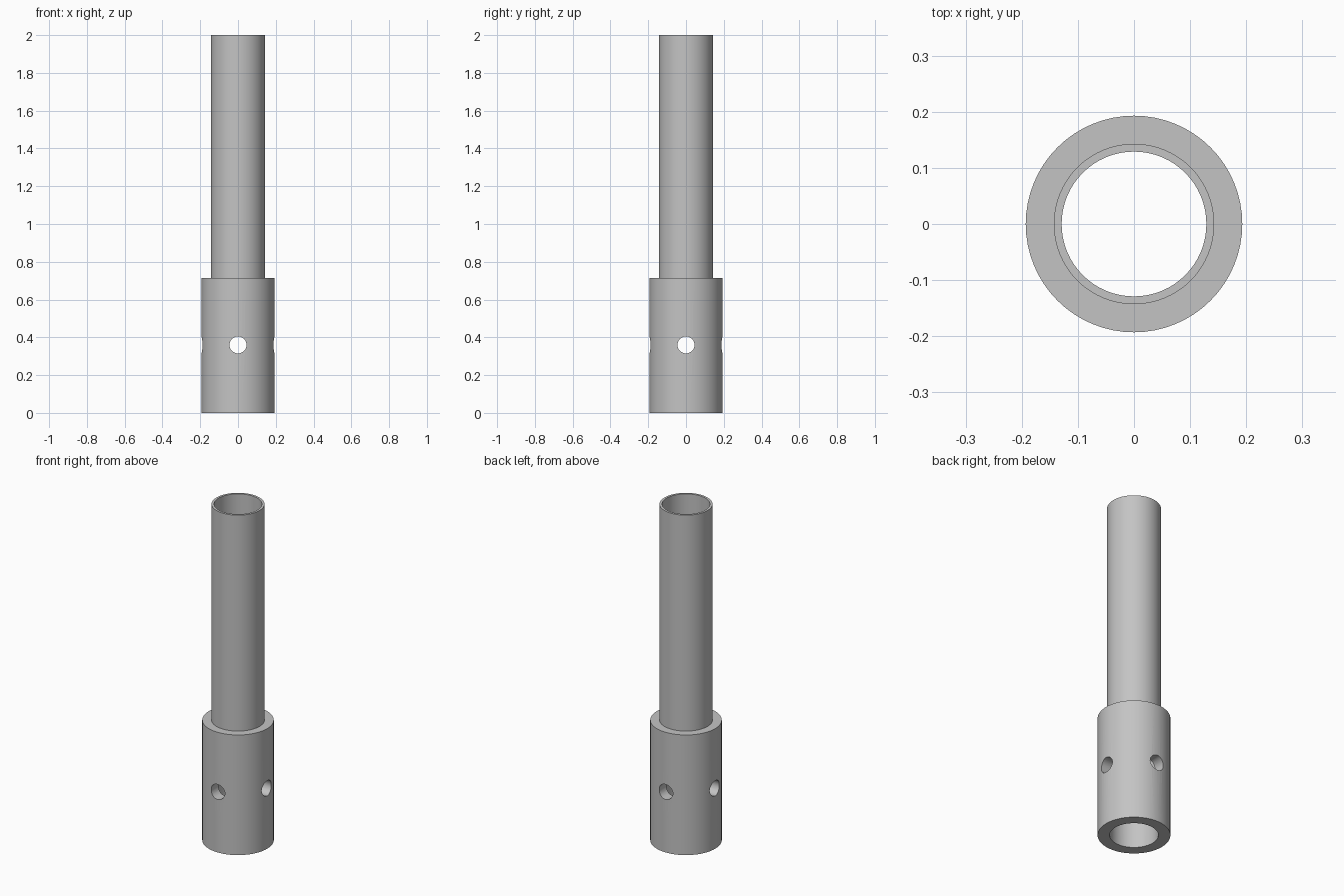
import bpy
import math

cube = bpy.data.objects.get("Cube")
if cube:
    bpy.data.objects.remove(cube, do_unlink=True)

SEGMENTS = 64
HEIGHT = 2.0
COLLAR_HEIGHT = 0.715
COLLAR_RADIUS = 0.193
TUBE_RADIUS = 0.143
BORE_RADIUS = 0.129
HOLE_RADIUS = 0.045
HOLE_HEIGHT = 0.36

grey = bpy.data.materials.new("grey metal")
grey.use_nodes = True
colour = (0.55, 0.55, 0.55, 1)
grey.diffuse_color = colour
grey.node_tree.nodes["Principled BSDF"].inputs["Base Color"].default_value = colour


def lathe(name, profile):
    """Revolve a closed (radius, height) profile around z."""
    verts, faces = [], []
    n = len(profile)
    for i in range(SEGMENTS):
        a = math.tau * i / SEGMENTS
        verts += [(r * math.cos(a), r * math.sin(a), z) for r, z in profile]
        k = (i + 1) % SEGMENTS
        for j in range(n):
            m = (j + 1) % n
            faces.append((i * n + j, k * n + j, k * n + m, i * n + m))
    mesh = bpy.data.meshes.new(name)
    mesh.from_pydata(verts, [], faces)
    mesh.materials.append(grey)
    obj = bpy.data.objects.new(name, mesh)
    bpy.context.collection.objects.link(obj)
    return obj


# Narrow tube with a thick collar at its foot, bored right through
body = lathe("collared_tube", [
    (BORE_RADIUS, 0), (COLLAR_RADIUS, 0), (COLLAR_RADIUS, COLLAR_HEIGHT),
    (TUBE_RADIUS, COLLAR_HEIGHT), (TUBE_RADIUS, HEIGHT), (BORE_RADIUS, HEIGHT)])

# Cross holes drilled through the collar along x and y
for name, turn in (("hole_cutter_x", (0, math.pi / 2, 0)),
                   ("hole_cutter_y", (math.pi / 2, 0, 0))):
    bpy.ops.mesh.primitive_cylinder_add(
        vertices=32, radius=HOLE_RADIUS, depth=1,
        location=(0, 0, HOLE_HEIGHT), rotation=turn)
    cutter = bpy.context.object
    cutter.name = name
    cutter.hide_render = True
    cutter.data.materials.append(grey)

    bpy.ops.object.select_all(action="DESELECT")
    body.select_set(True)
    bpy.context.view_layer.objects.active = body
    drill = body.modifiers.new(name, "BOOLEAN")
    drill.operation = "DIFFERENCE"
    drill.solver = "EXACT"
    drill.object = cutter
    bpy.ops.object.modifier_apply(modifier=drill.name)
    bpy.data.objects.remove(cutter, do_unlink=True)

bpy.ops.object.shade_smooth_by_angle(angle=math.radians(30))
